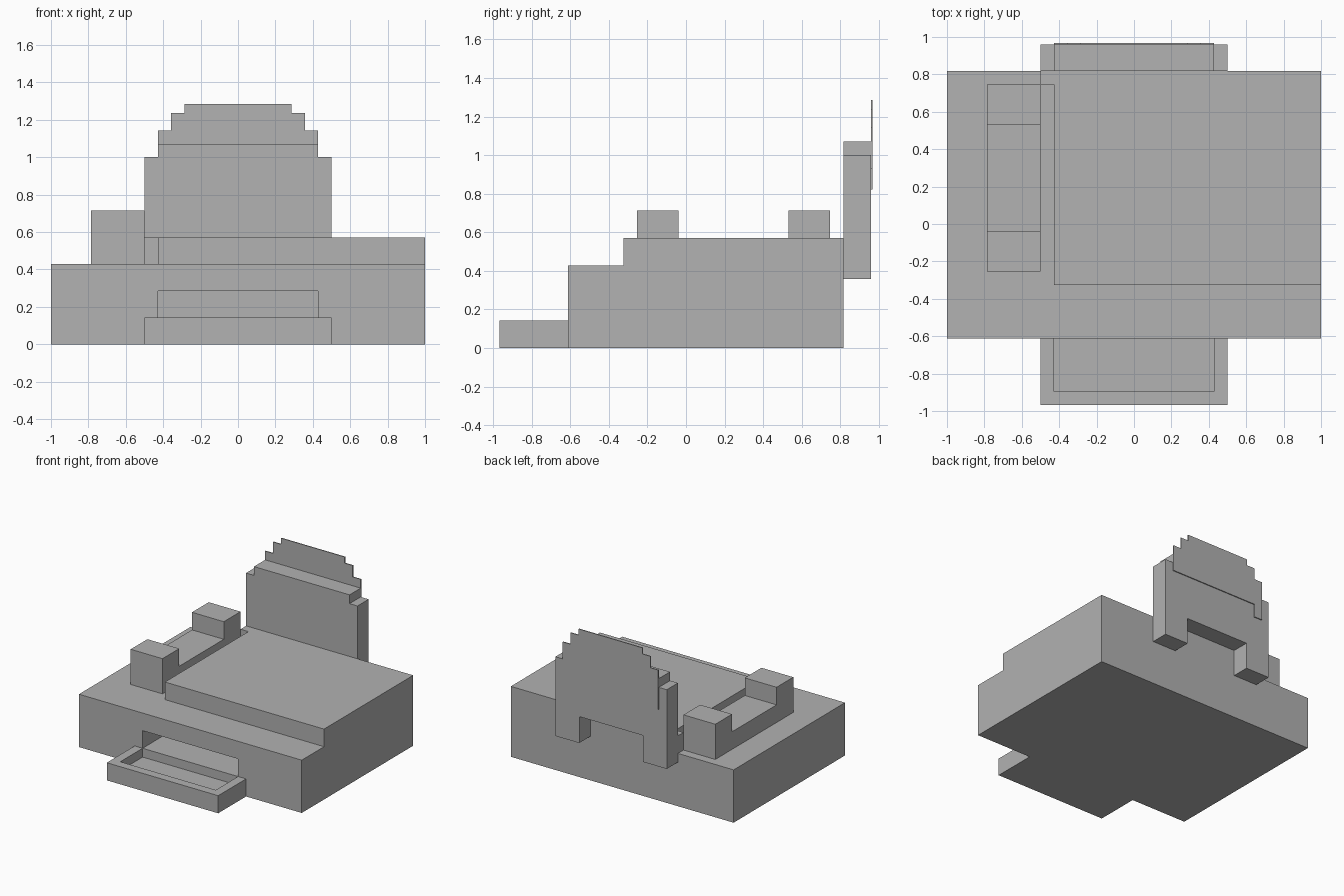
import bpy
import bmesh
from mathutils import Vector

CELL = 1 / 14          # the whole model sits on a grid of equal cells
FRONT = -0.968         # y of the tray's front edge
SHEET = 0.11           # sheet thickness in cells

default = bpy.data.objects.get("Cube")
if default:
    bpy.data.objects.remove(default, do_unlink=True)

grey = bpy.data.materials.new("plain grey")
grey.use_nodes = True
colour = (0.445, 0.445, 0.445, 1)
grey.diffuse_color = colour
grey.node_tree.nodes["Principled BSDF"].inputs["Base Color"].default_value = colour


def prism(name, outline, axis, lo, hi):
    """Extrude an outline, given in cells, along x or y from lo to hi."""
    bm = bmesh.new()
    verts = []
    for a, z in outline:
        x, y = (lo, a) if axis == "x" else (a, lo)
        verts.append(bm.verts.new((x * CELL, y * CELL + FRONT, z * CELL)))
    face = bm.faces.new(verts)
    side = bmesh.ops.extrude_face_region(bm, geom=[face])["geom"]
    shift = Vector((hi - lo, 0, 0) if axis == "x" else (0, hi - lo, 0)) * CELL
    moved = [v for v in side if isinstance(v, bmesh.types.BMVert)]
    bmesh.ops.translate(bm, verts=moved, vec=shift)
    bmesh.ops.recalc_face_normals(bm, faces=bm.faces)
    mesh = bpy.data.meshes.new(name)
    bm.to_mesh(mesh)
    bm.free()
    mesh.materials.append(grey)
    obj = bpy.data.objects.new(name, mesh)
    bpy.context.collection.objects.link(obj)
    return obj


def box(name, x, y, z):
    outline = [(x[0], z[0]), (x[1], z[0]), (x[1], z[1]), (x[0], z[1])]
    return prism(name, outline, "y", *y)


def carve(obj, x, y, z):
    """Cut a box-shaped hollow out of an object."""
    cutter = box("cutter", x, y, z)
    cutter.hide_render = True
    mod = obj.modifiers.new("hollow", "BOOLEAN")
    mod.operation = "DIFFERENCE"
    mod.solver = "EXACT"
    mod.object = cutter
    bpy.context.view_layer.objects.active = obj
    bpy.ops.object.modifier_apply(modifier=mod.name)
    bpy.data.objects.remove(cutter, do_unlink=True)


def mirrored(half):
    """Complete a right-hand outline with its mirror image."""
    return half + [(-x, z) for x, z in reversed(half)]


# Main housing with the output slot
body = box("body", (-14, 14), (5, 25), (0, 6))
carve(body, (-6, 6), (4, 10), (2, 4))

# Output tray with a shallow well
tray = box("output_tray", (-7, 7), (0, 5), (0, 2))
carve(tray, (-6, 6), (1, 6), (1, 3))

# Raised lid and the small hinge block beside it
box("lid", (-6, 14), (9, 25), (6, 8))
box("hinge_block", (-7, -6), (24, 25), (6, 8))

# Side rail with a raised block at each end
rail = [(10, 6), (24, 6), (24, 10), (21, 10), (21, 8), (13, 8), (13, 10), (10, 10)]
prism("side_rail", rail, "x", -11, -7)

# Upright back support, standing on two legs
support = [(4, 8), (4, 5), (7, 5), (7, 14), (6, 14), (6, 15)]
prism("back_support", mirrored(support), "y", 25, 27)

# Thin stepped sheet behind the support, with one corner hanging lower
steps = mirrored([(6, 13), (6, 16), (5, 16), (5, 17.3), (4, 17.3), (4, 18)])
steps[-1:] = [(-6, 11.5), (-5, 11.5), (-5, 13)]
prism("sheet", steps, "y", 27, 27 + SHEET)
